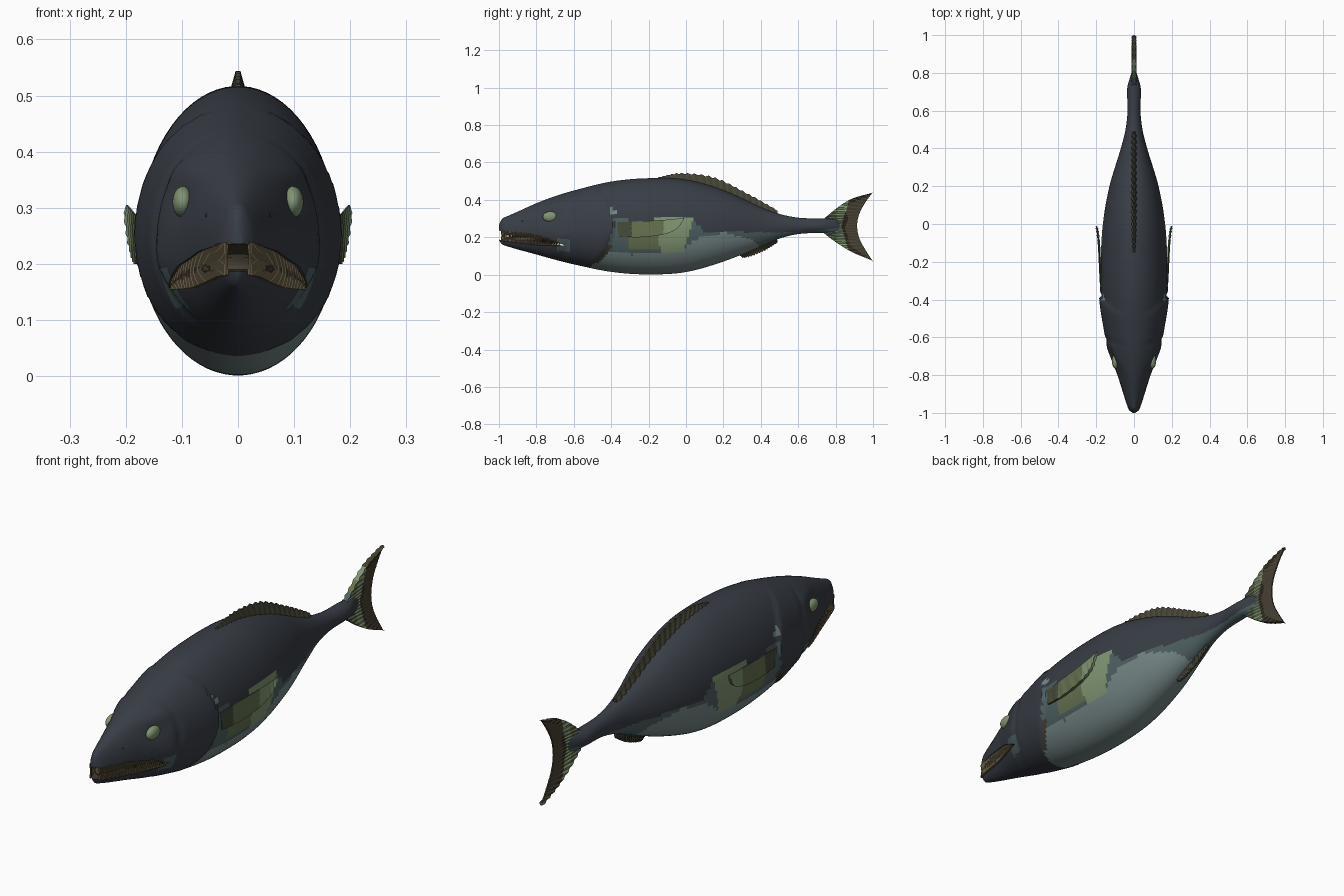
import bpy, bmesh, math
from mathutils import Vector

if "Cube" in bpy.data.objects:
    bpy.data.objects.remove(bpy.data.objects["Cube"])

# Colours
PALETTE = {
    "slate_back": (0.040, 0.047, 0.060), "teal_flank": (0.075, 0.115, 0.120),
    "pale_belly": (0.18, 0.24, 0.24), "light_green": (0.22, 0.30, 0.17),
    "olive": (0.13, 0.165, 0.08), "dark_olive": (0.060, 0.070, 0.042),
    "brown": (0.062, 0.050, 0.032), "tooth_tan": (0.13, 0.10, 0.055),
    "black": (0.012, 0.013, 0.016),
}
MATS = []
for mat_name, rgb in PALETTE.items():
    m = bpy.data.materials.new(mat_name)
    m.use_nodes = True
    m.diffuse_color = (*rgb, 1)
    m.node_tree.nodes["Principled BSDF"].inputs["Base Color"].default_value = (*rgb, 1)
    MATS.append(m)
SLATE, TEAL, PALE, GREEN, OLIVE, DARK, BROWN, TAN, BLACK = range(len(MATS))


def finish(name, bm, smooth=True):
    bmesh.ops.recalc_face_normals(bm, faces=bm.faces)
    mesh = bpy.data.meshes.new(name)
    bm.to_mesh(mesh)
    bm.free()
    for mat in MATS:
        mesh.materials.append(mat)
    ob = bpy.data.objects.new(name, mesh)
    bpy.context.collection.objects.link(ob)
    bpy.ops.object.select_all(action="DESELECT")
    ob.select_set(True)
    bpy.context.view_layer.objects.active = ob
    if smooth:
        bpy.ops.object.shade_smooth_by_angle(angle=math.radians(40))
    return ob


def curve(points, t):
    """Smooth interpolation of (position, value...) rows."""
    n = len(points)
    t = min(max(t, points[0][0]), points[-1][0])
    i = next(k for k in range(n - 1) if t <= points[k + 1][0])
    a, b = points[i], points[i + 1]
    p, q = points[max(i - 1, 0)], points[min(i + 2, n - 1)]
    h = b[0] - a[0]
    s = (t - a[0]) / h
    out = []
    for k in range(1, len(a)):
        ma = (b[k] - p[k]) / (b[0] - p[0]) * h
        mb = (q[k] - a[k]) / (q[0] - a[0]) * h
        out.append((2*s**3 - 3*s*s + 1) * a[k] + (s**3 - 2*s*s + s) * ma
                   + (3*s*s - 2*s**3) * b[k] + (s**3 - s*s) * mb)
    return out


def linear(points, t):
    for a, b in zip(points, points[1:]):
        if a[0] <= t <= b[0]:
            return a[1] + (b[1] - a[1]) * (t - a[0]) / (b[0] - a[0])
    return -1


def bump(d, width):
    return math.exp(-(d / width) ** 2)


# Body stations: y, top, bottom, half width
BODY = [(-1, .265, .185, .008), (-.985, .297, .163, .024), (-.95, .315, .15, .040),
        (-.9, .337, .135, .056), (-.8, .382, .108, .088), (-.7, .42, .08, .125),
        (-.6, .45, .055, .152), (-.4, .498, .015, .172), (-.2, .516, .001, .176),
        (0, .508, .014, .165), (.2, .452, .07, .130), (.4, .362, .15, .070),
        (.5, .325, .193, .045), (.6, .305, .217, .034), (.72, .3, .224, .036),
        (.78, .3, .225, .02), (.83, .285, .24, .004)]
BELLY = [(-.6, .13), (-.35, .105), (-.2, .11), (0, .15), (.1, .2), (.2, .215),
         (.3, .2), (.36, .17), (.43, .11)]
FLANK = [(-.6, .2), (-.44, .22), (-.41, .3), (-.32, .3), (-.29, .28), (0, .305), (.05, .285),
         (.1, .222), (.3, .228), (.5, .225), (.7, .235), (.83, .25)]


def gill_edge(z):
    return -.39 - 2.3 * (z - .27) ** 2


def relief(y, z):
    """Sideways carving of gill cover, cheek groove, brow and eye socket."""
    e = gill_edge(z) - y
    d = .012 * bump(e, .13) if e > 0 else 0
    d -= .007 * bump(y + .61 + 1.5 * (z - .28) ** 2, .018)
    d += .010 * bump(y + .70, .09) * bump(z - .37, .025)
    d -= .008 * bump(y + .725, .05) * bump(z - .31, .035)
    d += .006 * bump(y + .66, .06) * bump(z - .2, .04)
    return d


def body_paint(y, z):
    e = y - gill_edge(z)
    if e < 0:
        corner = -.69 < y < -.62 and .125 < z < .195
        return TEAL if corner else SLATE
    if e < .025 and .06 < z < .15:
        return BROWN
    if abs(y + .385) < .018 and abs(z - .335) < .018:
        return PALE
    if -.15 + .2 * (.2 - z) < y < .04 - .3 * (.3 - z) and .115 < z < .3:
        return GREEN
    if -.31 < y <= -.13 and .135 < z < .28:
        return OLIVE
    if z < linear(BELLY, y) + .012 * abs(math.sin(22 * y)):
        return PALE
    return TEAL if z < linear(FLANK, y) else SLATE


# Body lofted from rings
bm = bmesh.new()
RINGS, SEG = 150, 72
rings = []
for i in range(RINGS + 1):
    y = -1 + 1.83 * (i / RINGS) ** 1.08
    top, bot, hw = curve(BODY, y)
    zc = bot + .48 * (top - bot)
    ring = []
    for j in range(SEG):
        a = math.tau * (j + .5) / SEG
        c, s = math.cos(a), math.sin(a)
        z = zc + s * ((top - zc) if s > 0 else (zc - bot))
        ring.append(bm.verts.new((c * (hw + relief(y, z)), y, z)))
    rings.append(ring)
for r, q in zip(rings, rings[1:]):
    for j in range(SEG):
        k = (j + 1) % SEG
        f = bm.faces.new((r[j], r[k], q[k], q[j]))
        mid = f.calc_center_median()
        f.material_index = body_paint(mid.y, mid.z)
bm.faces.new(rings[0])
bm.faces.new(rings[-1])
body = finish("body", bm)

# Open mouth cut through the jaws
bm = bmesh.new()
gape = [(-1.05, .237), (-.97, .234), (-.85, .222), (-.74, .198), (-.645, .155),
        (-.8, .163), (-.95, .182), (-1.05, .192)]
side = [bm.verts.new((-.3, y, z)) for y, z in gape]
face = bm.faces.new(side)
face.material_index = BROWN
moved = bmesh.ops.extrude_face_region(bm, geom=[face])["geom"]
bmesh.ops.translate(bm, vec=(.6, 0, 0), verts=[g for g in moved if isinstance(g, bmesh.types.BMVert)])
for f in bm.faces:
    f.material_index = BROWN
cutter = finish("mouth_cutter", bm, False)
cutter.hide_render = True
cut = body.modifiers.new("mouth", "BOOLEAN")
cut.operation, cut.object, cut.solver = "DIFFERENCE", cutter, "EXACT"
bpy.context.view_layer.objects.active = body
bpy.ops.object.modifier_apply(modifier="mouth")
bpy.data.objects.remove(cutter)


def ellipsoid(bm, loc, size, mat):
    verts = bmesh.ops.create_uvsphere(bm, u_segments=24, v_segments=14, radius=1)["verts"]
    for v in verts:
        v.co = Vector(loc) + Vector(a * b for a, b in zip(v.co, size))
        for f in v.link_faces:
            f.material_index = mat


# Tongue, teeth, eyes and nostrils
bm = bmesh.new()
ellipsoid(bm, (0, -.79, .19), (.07, .17, .028), BROWN)
finish("tongue", bm)

bm = bmesh.new()
for i in range(44):
    y = -.985 + .31 * (i / 43) ** 1.25
    x = max(curve(BODY, y)[2] * .88, .006)
    hi = linear([(-1, .236), (-.85, .224), (-.74, .2), (-.645, .157)], y)
    lo = linear([(-1, .184), (-.95, .18), (-.8, .161), (-.645, .153)], y)
    for sx in (-1, 1):
        for base, way in ((hi, -1), (lo, 1)):
            length = (hi - lo) * .75
            cone = bmesh.ops.create_cone(bm, segments=6, radius1=.0055, radius2=.001,
                                         depth=length, cap_ends=True)["verts"]
            for v in cone:
                v.co = Vector((sx * x + v.co.x, y + v.co.y, base + way * (v.co.z + length * .42)))
for f in bm.faces:
    f.material_index = TAN
finish("teeth", bm)

for sx, label in ((1, "left"), (-1, "right")):
    bm = bmesh.new()
    ellipsoid(bm, (sx * .098, -.725, .31), (.019, .041, .028), GREEN)
    finish(label + "_eye", bm)
    bm = bmesh.new()
    ellipsoid(bm, (sx * .054, -.87, .285), (.005, .01, .007), BLACK)
    finish(label + "_nostril", bm)


def fin(name, base, tip, thick, paint, x_at=lambda u, v: 0, nu=60, nv=14, rays=20, notch=0):
    """Ruled fin between a base and a tip line, with raised rays."""
    bm = bmesh.new()

    def rows(points):
        return [(k / (len(points) - 1), *p) for k, p in enumerate(points)]
    a_rows, b_rows = rows(base), rows(tip)
    sheets = []
    for sign in (-1, 1):
        grid = []
        for i in range(nu + 1):
            u = i / nu
            a, b = Vector(curve(a_rows, u)), Vector(curve(b_rows, u))
            wave = math.sin(math.tau * rays * u)
            line = []
            for j in range(nv + 1):
                v = j / nv
                y, z = a.lerp(b, v * (1 + notch * wave))
                t = thick * (1 - .75 * v) * (1 + .25 * wave)
                line.append(bm.verts.new((x_at(u, v) + sign * t, y, z)))
            grid.append(line)
        sheets.append(grid)
        for i in range(nu):
            for j in range(nv):
                f = bm.faces.new((grid[i][j], grid[i+1][j], grid[i+1][j+1], grid[i][j+1]))
                c = f.calc_center_median()
                f.material_index = paint((i + .5) / nu, (j + .5) / nv, c.y, c.z)
    # Close the rim between both sheets
    rim = [(i, 0) for i in range(nu)] + [(nu, j) for j in range(nv)]
    rim += [(i, nv) for i in range(nu, 0, -1)] + [(0, j) for j in range(nv, 0, -1)]
    p, q = sheets
    for (i, j), (k, l) in zip(rim, rim[1:] + rim[:1]):
        f = bm.faces.new((p[i][j], p[k][l], q[k][l], q[i][j]))
        c = f.calc_center_median()
        f.material_index = paint(i / nu, j / nv, c.y, c.z)
    return finish(name, bm)


def striped(u, v, y, z):
    return BROWN if math.sin(math.tau * 20 * u) > -.2 else DARK


def tail_paint(u, v, y, z):
    if y < .765:
        return TEAL
    if y < .795 + .2 * abs(z - .26):
        return OLIVE
    return GREEN if y < .83 + .3 * abs(z - .26) else BROWN


fin("dorsal_fin", [(-.16, .5), (0, .495), (.16, .455), (.33, .38), (.49, .315)],
    [(-.15, .52), (-.03, .541), (.15, .518), (.33, .432), (.49, .343)],
    .014, striped, nu=160, nv=6, notch=.06)
fin("anal_fin", [(.26, .12), (.34, .15), (.42, .185), (.485, .205)],
    [(.27, .115), (.315, .092), (.41, .125), (.49, .172)],
    .011, striped, nu=160, nv=6, notch=.06)
fin("tail_fin", [(.995, .076), (.87, .13), (.75, .212), (.71, .262), (.75, .31), (.87, .398), (.995, .438)],
    [(1, .07), (.955, .14), (.925, .2), (.915, .262), (.925, .32), (.955, .38), (1, .443)],
    .011, tail_paint, nu=96, nv=40, rays=24)


# Side fins lying back along the flanks
def side_paint(u, v, y, z):
    return DARK if y < -.29 else OLIVE if y < -.12 else GREEN


for sx, label in ((1, "left"), (-1, "right")):
    fin(label + "_pectoral_fin",
        [(-.36, .205), (-.25, .2), (-.12, .215), (-.05, .245), (-.015, .29)],
        [(-.37, .28), (-.27, .285), (-.16, .29), (-.06, .298), (-.01, .305)],
        .006, side_paint, lambda u, v, s=sx: s * (.172 + .026 * u), nu=80, rays=9)
